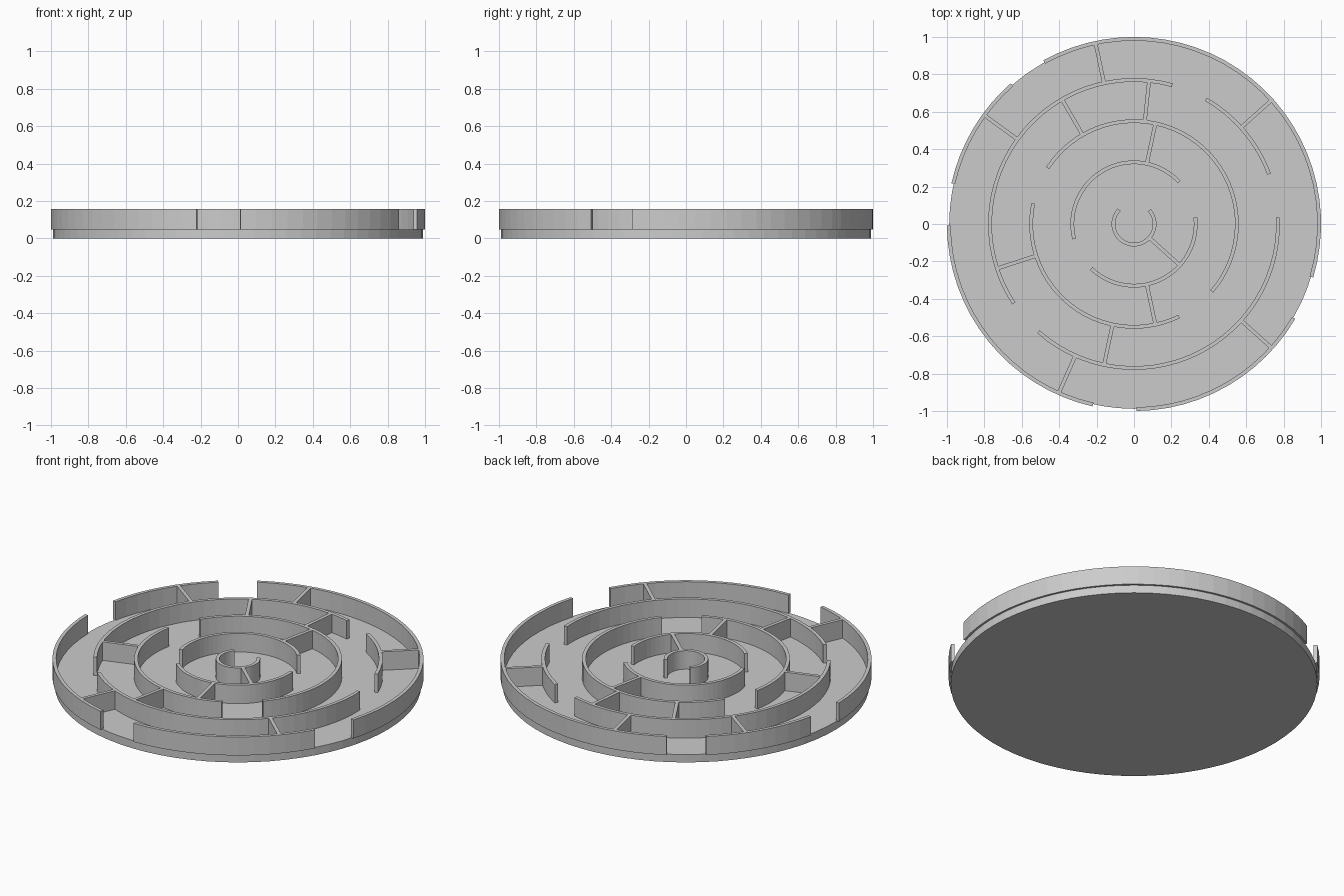
import bpy, bmesh
from math import radians, cos, sin, ceil

if "Cube" in bpy.data.objects:
    bpy.data.objects.remove(bpy.data.objects["Cube"], do_unlink=True)

BASE_TOP, WALL_TOP = 0.047, 0.157
THICK, SPACING = 0.02, 0.22

grey = bpy.data.materials.new("light_grey")
grey.use_nodes = True
colour = (0.6, 0.6, 0.6, 1)
grey.diffuse_color = colour
grey.node_tree.nodes["Principled BSDF"].inputs["Base Color"].default_value = colour


def ring_radius(i):
    return SPACING * (i + 0.5)


def add_object(name, bm):
    bmesh.ops.recalc_face_normals(bm, faces=bm.faces)
    mesh = bpy.data.meshes.new(name)
    bm.to_mesh(mesh)
    bm.free()
    mesh.materials.append(grey)
    obj = bpy.data.objects.new(name, mesh)
    bpy.context.collection.objects.link(obj)
    return obj


def arc_wall(name, radius, start, end):
    """Sweep a rectangular wall section around the centre, angles in degrees."""
    bm = bmesh.new()
    steps = ceil((end - start) / 5)
    inner, outer = radius - THICK / 2, radius + THICK / 2
    section = [(inner, BASE_TOP), (outer, BASE_TOP), (outer, WALL_TOP), (inner, WALL_TOP)]
    loops = []
    for s in range(steps + 1):
        a = radians(start + (end - start) * s / steps)
        loops.append([bm.verts.new((r * cos(a), r * sin(a), z)) for r, z in section])
    for p, q in zip(loops, loops[1:]):
        for k in range(4):
            n = (k + 1) % 4
            bm.faces.new((p[k], p[n], q[n], q[k]))
    bm.faces.new(loops[0])
    bm.faces.new(loops[-1])
    add_object(name, bm)


def spoke_wall(name, ring, angle):
    """Straight divider joining one ring to the next."""
    bm = bmesh.new()
    bmesh.ops.create_cube(bm, size=1)
    bmesh.ops.scale(bm, verts=bm.verts, vec=(SPACING - THICK * 0.8, THICK, WALL_TOP - BASE_TOP))
    bmesh.ops.translate(bm, verts=bm.verts,
                        vec=(ring_radius(ring + 0.5), 0, (WALL_TOP + BASE_TOP) / 2))
    obj = add_object(name, bm)
    obj.rotation_euler.z = radians(angle)


# Round base plate
bm = bmesh.new()
bmesh.ops.create_cone(bm, cap_ends=True, segments=72, radius1=0.988, radius2=0.988, depth=BASE_TOP)
bmesh.ops.translate(bm, verts=bm.verts, vec=(0, 0, BASE_TOP / 2))
add_object("base_plate", bm)

# Ring walls, innermost first, each with its openings
rings = [
    [(136, 402)],
    [(43, 194), (226, 366)],
    [(-41, 147), (168.5, 296)],
    [(20.3, 60), (74.6, 213.4), (228.4, 362.6)],
    [(-16.6, 119), (131.2, 167.4), (180.5, 257.2), (270.7, 329.5)],
]
for i, arcs in enumerate(rings):
    for j, (start, end) in enumerate(arcs):
        arc_wall(f"ring_{i + 1}_wall_{j + 1}", ring_radius(i), start, end)

# Radial dividers between neighbouring rings
spokes = [[-42], [78, -78], [84, 120, 198, 258], [42, 102, 144, 246, 318]]
for i, angles in enumerate(spokes):
    for j, angle in enumerate(angles):
        spoke_wall(f"divider_{i + 1}_{j + 1}", i, angle)
